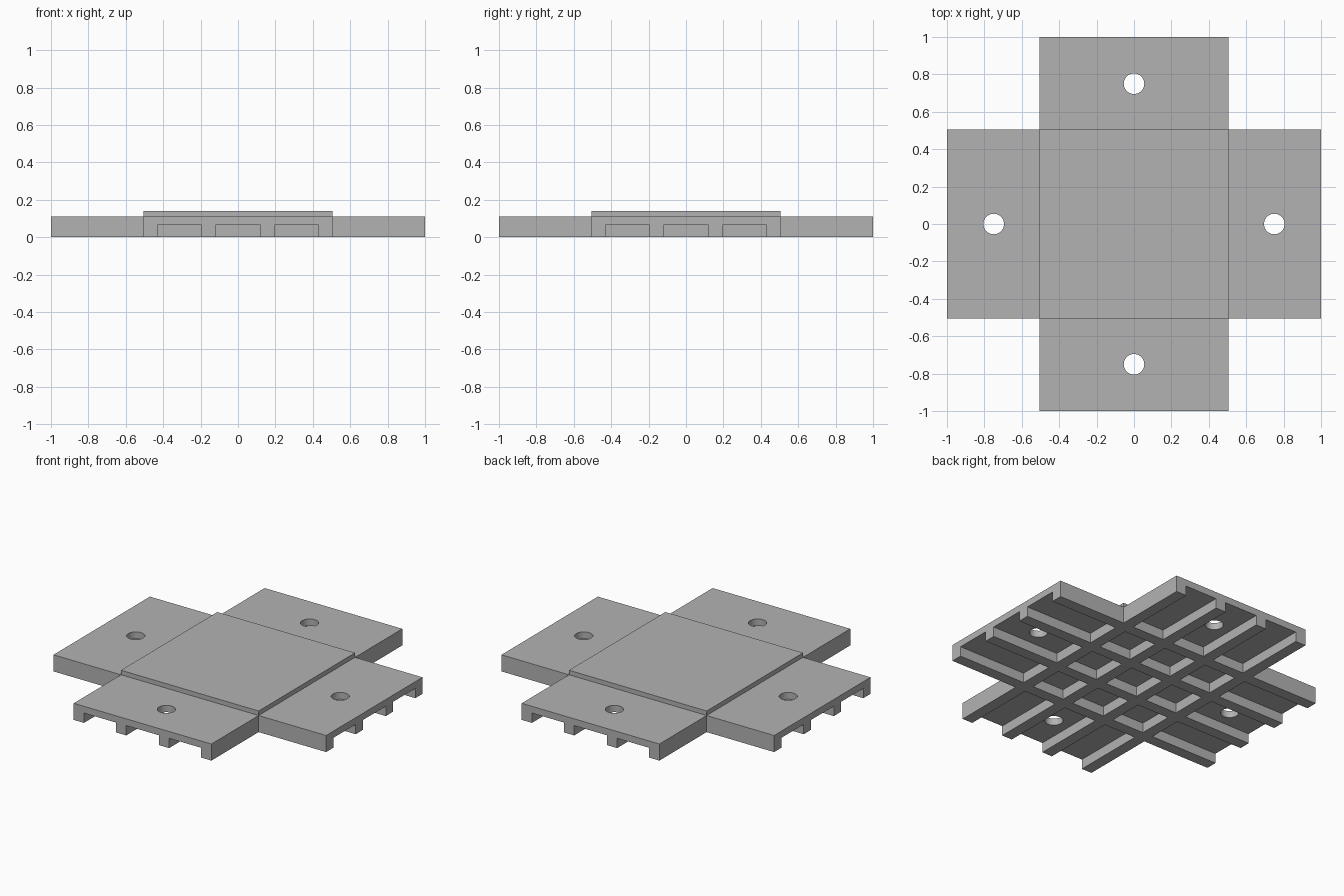
import bpy, bmesh
from mathutils import Matrix, Vector

HALF = 0.505        # half width of an arm and of the raised pad
ARM_TOP = 0.11
PAD_TOP = 0.14
POCKET_TOP = 0.065

cube = bpy.data.objects.get("Cube")
if cube:
    bpy.data.objects.remove(cube, do_unlink=True)

grey = bpy.data.materials.new("plain grey")
grey.use_nodes = True
colour = (0.45, 0.45, 0.45, 1)
grey.diffuse_color = colour
grey.node_tree.nodes["Principled BSDF"].inputs["Base Color"].default_value = colour


def make_object(name, bm):
    bmesh.ops.recalc_face_normals(bm, faces=bm.faces[:])
    mesh = bpy.data.meshes.new(name)
    bm.to_mesh(mesh)
    bm.free()
    mesh.materials.append(grey)
    obj = bpy.data.objects.new(name, mesh)
    bpy.context.scene.collection.objects.link(obj)
    return obj


def extrude_up(bm, faces, height):
    result = bmesh.ops.extrude_face_region(bm, geom=faces)["geom"]
    verts = [g for g in result if isinstance(g, bmesh.types.BMVert)]
    bmesh.ops.translate(bm, verts=verts, vec=(0, 0, height))
    return [g for g in result if isinstance(g, bmesh.types.BMFace)]


def add_box(bm, low, high):
    low, high = Vector(low), Vector(high)
    matrix = Matrix.Translation((low + high) / 2) @ Matrix.Diagonal((*(high - low), 1))
    bmesh.ops.create_cube(bm, size=1, matrix=matrix)


# Cross-shaped plate with a raised square pad in the middle
bm = bmesh.new()
steps = [-1, -HALF, HALF, 1]
grid = [[bm.verts.new((x, y, 0)) for y in steps] for x in steps]
for i in range(3):
    for j in range(3):
        if i == 1 or j == 1:
            bm.faces.new((grid[i][j], grid[i + 1][j], grid[i + 1][j + 1], grid[i][j + 1]))
bmesh.ops.delete(bm, geom=[v for v in bm.verts if not v.link_faces], context='VERTS')
top = extrude_up(bm, bm.faces[:], ARM_TOP)
centre = min(top, key=lambda f: f.calc_center_median().length)
extrude_up(bm, [centre], PAD_TOP - ARM_TOP)
if centre.is_valid:
    bm.faces.remove(centre)
panel = make_object("cross_panel", bm)

# Pockets between the underside ribs, open at the arm ends
bm = bmesh.new()
spans = [(-1.1, -HALF), (-0.43, -0.195), (-0.12, 0.12), (0.195, 0.43), (HALF, 1.1)]
for x0, x1 in spans:
    for y0, y1 in spans:
        if min(abs(x0 + x1), abs(y0 + y1)) < 1:
            add_box(bm, (x0, y0, -0.1), (x1, y1, POCKET_TOP))
pockets = make_object("pocket_cutter", bm)

# Round bolt hole through each arm
bm = bmesh.new()
for x, y in ((1, 0), (-1, 0), (0, 1), (0, -1)):
    bmesh.ops.create_cone(bm, cap_ends=True, segments=32, radius1=0.055, radius2=0.055,
                          depth=0.4, matrix=Matrix.Translation((x * 0.75, y * 0.75, 0.1)))
holes = make_object("hole_cutter", bm)

# Cut the plate, then discard the cutters
for cutter in (pockets, holes):
    cutter.hide_render = True
    cut = panel.modifiers.new(cutter.name, 'BOOLEAN')
    cut.operation = 'DIFFERENCE'
    cut.solver = 'EXACT'
    cut.object = cutter
graph = bpy.context.evaluated_depsgraph_get()
finished = bpy.data.meshes.new_from_object(panel.evaluated_get(graph))
panel.modifiers.clear()
panel.data = finished
for cutter in (pockets, holes):
    bpy.data.objects.remove(cutter, do_unlink=True)

# Smooth hole walls, crisp edges elsewhere
bpy.ops.object.select_all(action='DESELECT')
panel.select_set(True)
bpy.context.view_layer.objects.active = panel
bpy.ops.object.shade_smooth_by_angle()
